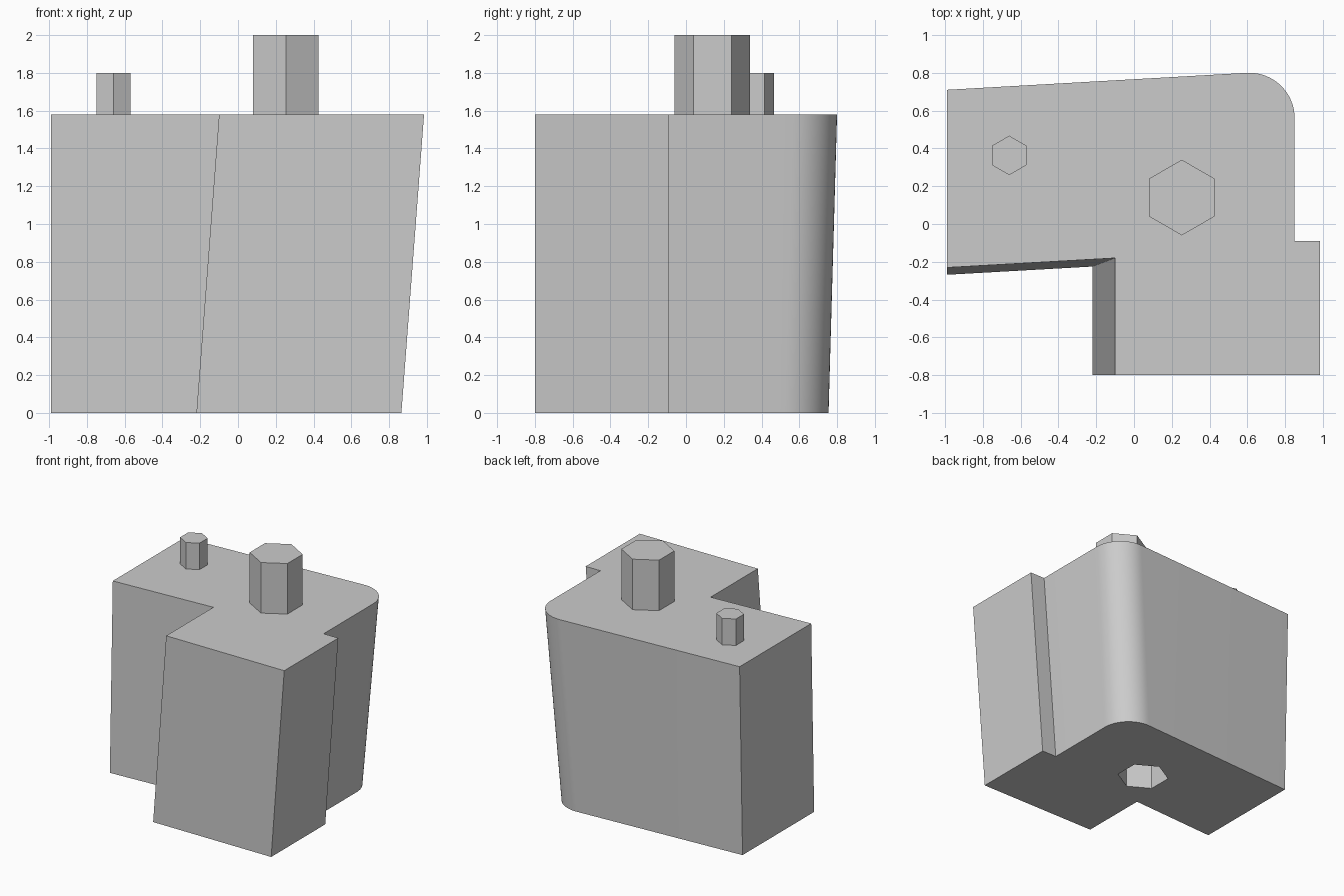
import bpy, bmesh, math
from mathutils import Vector

cube = bpy.data.objects.get("Cube")
if cube:
    bpy.data.objects.remove(cube, do_unlink=True)

HEIGHT = 1.58
LEAN_X, LEAN_Y = -0.12, -0.045      # offset of the base from the top
LEFT, SLOPE = -0.99, 0.0566         # flat end wall, slope of the wing walls

grey = bpy.data.materials.new("plain_grey")
grey.use_nodes = True
colour = (0.6, 0.6, 0.6, 1)
grey.diffuse_color = colour
grey.node_tree.nodes["Principled BSDF"].inputs["Base Color"].default_value = colour


def loft(name, bottom, top, z0, z1):
    """Solid between two outlines with equal point counts."""
    bm = bmesh.new()
    low = [bm.verts.new((x, y, z0)) for x, y in bottom]
    high = [bm.verts.new((x, y, z1)) for x, y in top]
    bm.faces.new(low[::-1])
    bm.faces.new(high)
    n = len(low)
    for i in range(n):
        j = (i + 1) % n
        bm.faces.new((low[i], low[j], high[j], high[i]))
    bmesh.ops.recalc_face_normals(bm, faces=bm.faces)
    mesh = bpy.data.meshes.new(name)
    bm.to_mesh(mesh)
    bm.free()
    obj = bpy.data.objects.new(name, mesh)
    bpy.context.collection.objects.link(obj)
    mesh.materials.append(grey)
    return obj


def hexagon(x, y, radius):
    """Six points with corners on the y axis."""
    angles = [math.radians(30 + 60 * i) for i in range(6)]
    return [(x + radius * math.cos(a), y + radius * math.sin(a)) for a in angles]


def body_outline(dx, dy):
    """L-shaped outline with a rounded back corner, offset by dx and dy."""
    notch = (-0.10 + dx, -0.18 + dy)
    cx, cy, r = 0.61 + dx, 0.56 + dy, 0.24
    end = math.pi / 2 + math.atan(SLOPE)
    arc = [(cx + r * math.cos(end * i / 16), cy + r * math.sin(end * i / 16))
           for i in range(17)]
    front_y = notch[1] + (LEFT - notch[0]) * SLOPE
    back_y = arc[-1][1] + (LEFT - arc[-1][0]) * SLOPE
    return [(LEFT, front_y), notch, (notch[0], -0.8), (0.985 + dx, -0.8),
            (0.985 + dx, -0.09), (0.85 + dx, -0.09)] + arc + [(LEFT, back_y)]


# Leaning body
body = loft("body", body_outline(LEAN_X, LEAN_Y), body_outline(0, 0), 0, HEIGHT)

# Hexagonal socket in the underside
cutter = loft("socket_cutter", hexagon(0, 0.11, 0.2), hexagon(0, 0.11, 0.2), -0.1, 0.44)
cutter.hide_render = True
cut = body.modifiers.new("socket", "BOOLEAN")
cut.operation = "DIFFERENCE"
cut.solver = "EXACT"
cut.object = cutter
bpy.ops.object.select_all(action="DESELECT")
bpy.context.view_layer.objects.active = body
body.select_set(True)
bpy.ops.object.modifier_apply(modifier=cut.name)
bpy.data.objects.remove(cutter, do_unlink=True)
bpy.ops.object.shade_smooth_by_angle(angle=math.radians(25))

# Hexagonal pegs on the top
for name, x, y, radius, top in (("large_peg", 0.253, 0.14, 0.2, 2.0),
                                ("small_peg", -0.66, 0.363, 0.104, 1.8)):
    ring = hexagon(x, y, radius)
    loft(name, ring, ring, HEIGHT, top)
